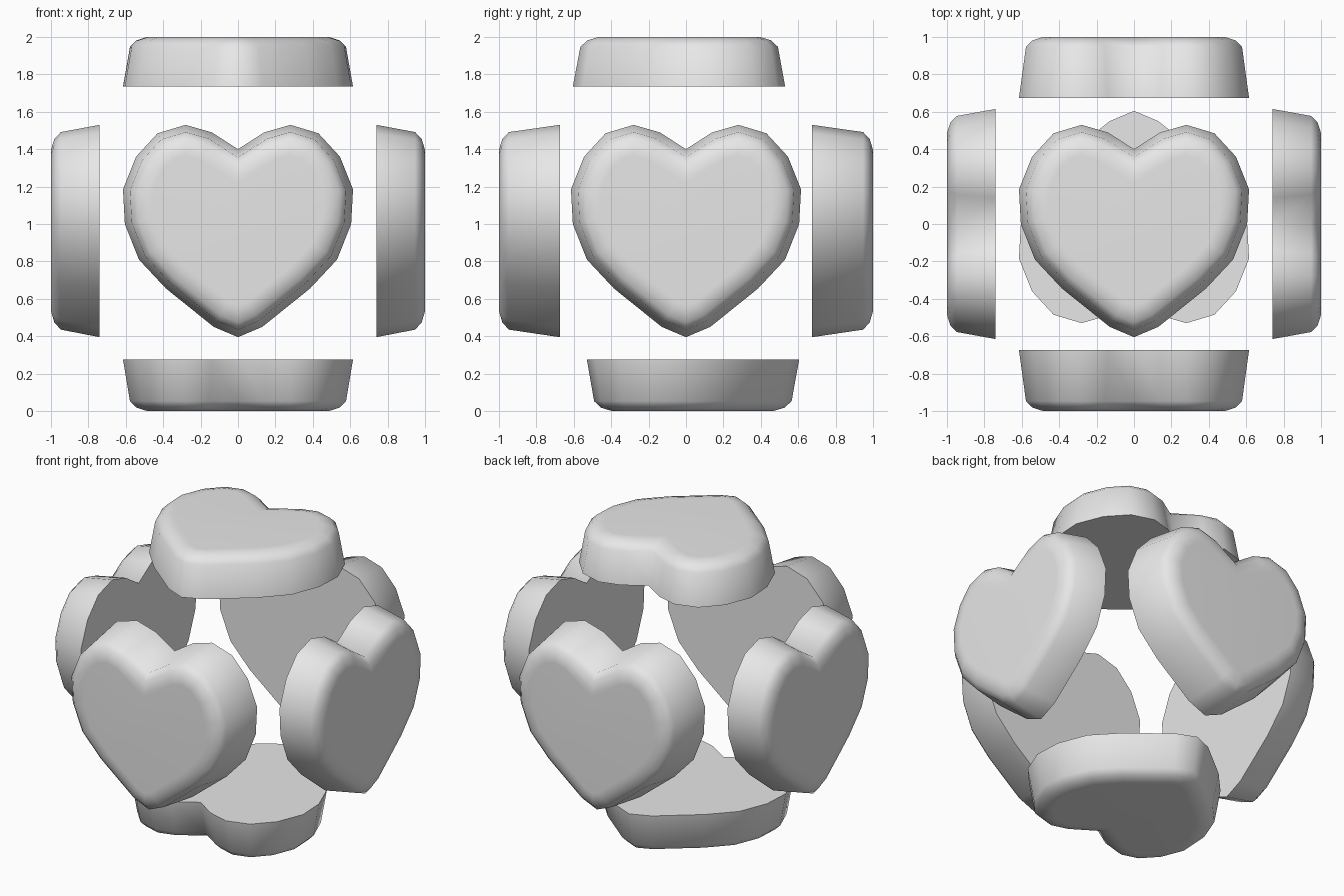
import bpy, bmesh, math
from mathutils import Vector, Matrix

cube = bpy.data.objects.get("Cube")
if cube:
    bpy.data.objects.remove(cube, do_unlink=True)

# Single matte grey
GREY = (0.8, 0.8, 0.8, 1)
mat = bpy.data.materials.new("light_grey")
mat.use_nodes = True
mat.diffuse_color = GREY
bsdf = mat.node_tree.nodes["Principled BSDF"]
bsdf.inputs["Base Color"].default_value = GREY

# Heart outline: right half from notch to tip, then mirrored
HALF = [(0, .40), (.14, .49), (.28, .53), (.43, .485), (.545, .36), (.615, .185),
        (.605, 0), (.53, -.19), (.385, -.345), (.13, -.55), (0, -.605)]
OUTLINE = [Vector(p) for p in HALF + [(-x, y) for x, y in HALF[-2:0:-1]]]


def inset_outline(points, amount):
    """Move a clockwise outline inward by a fixed distance, mitring corners."""
    result = []
    for i, p in enumerate(points):
        a = (p - points[i - 1]).normalized()
        b = (points[(i + 1) % len(points)] - p).normalized()
        na, nb = Vector((a.y, -a.x)), Vector((b.y, -b.x))
        result.append(p + (na + nb) * amount / (1 + na.dot(nb)))
    return result


def make_heart(name, right, up, out, base):
    """Tapered heart with a rounded rim; flat back at distance base."""
    right, up, out = Vector(right), Vector(up), Vector(out)
    profile = [(0, base), (.037, .947), (.072, .982), (.125, .999), (.155, 1)]
    bm = bmesh.new()
    rings = []
    for amount, depth in profile:
        rings.append([bm.verts.new(right * p.x + up * p.y + out * depth)
                      for p in inset_outline(OUTLINE, amount)])
    count = len(OUTLINE)
    for low, high in zip(rings, rings[1:]):
        for i in range(count):
            j = (i + 1) % count
            bm.faces.new((low[i], low[j], high[j], high[i]))
    bm.faces.new(rings[0])
    bm.faces.new(rings[-1][::-1])
    bmesh.ops.recalc_face_normals(bm, faces=bm.faces)
    bm.transform(Matrix.Translation((0, 0, 1)))
    mesh = bpy.data.meshes.new(name)
    bm.to_mesh(mesh)
    bm.free()
    mesh.materials.append(mat)
    obj = bpy.data.objects.new(name, mesh)
    bpy.context.collection.objects.link(obj)
    bpy.ops.object.select_all(action="DESELECT")
    obj.select_set(True)
    bpy.context.view_layer.objects.active = obj
    bpy.ops.object.shade_smooth_by_angle(angle=math.radians(75))


# Six hearts facing outward, one per side
UP = (0, 0, 1)
make_heart("front_heart", (1, 0, 0), UP, (0, -1, 0), .675)
make_heart("back_heart", (-1, 0, 0), UP, (0, 1, 0), .675)
make_heart("left_heart", (0, 1, 0), UP, (1, 0, 0), .74)
make_heart("right_heart", (0, -1, 0), UP, (-1, 0, 0), .74)
make_heart("top_heart", (1, 0, 0), (0, 1, 0), UP, .735)
make_heart("bottom_heart", (1, 0, 0), (0, -1, 0), (0, 0, -1), .725)
